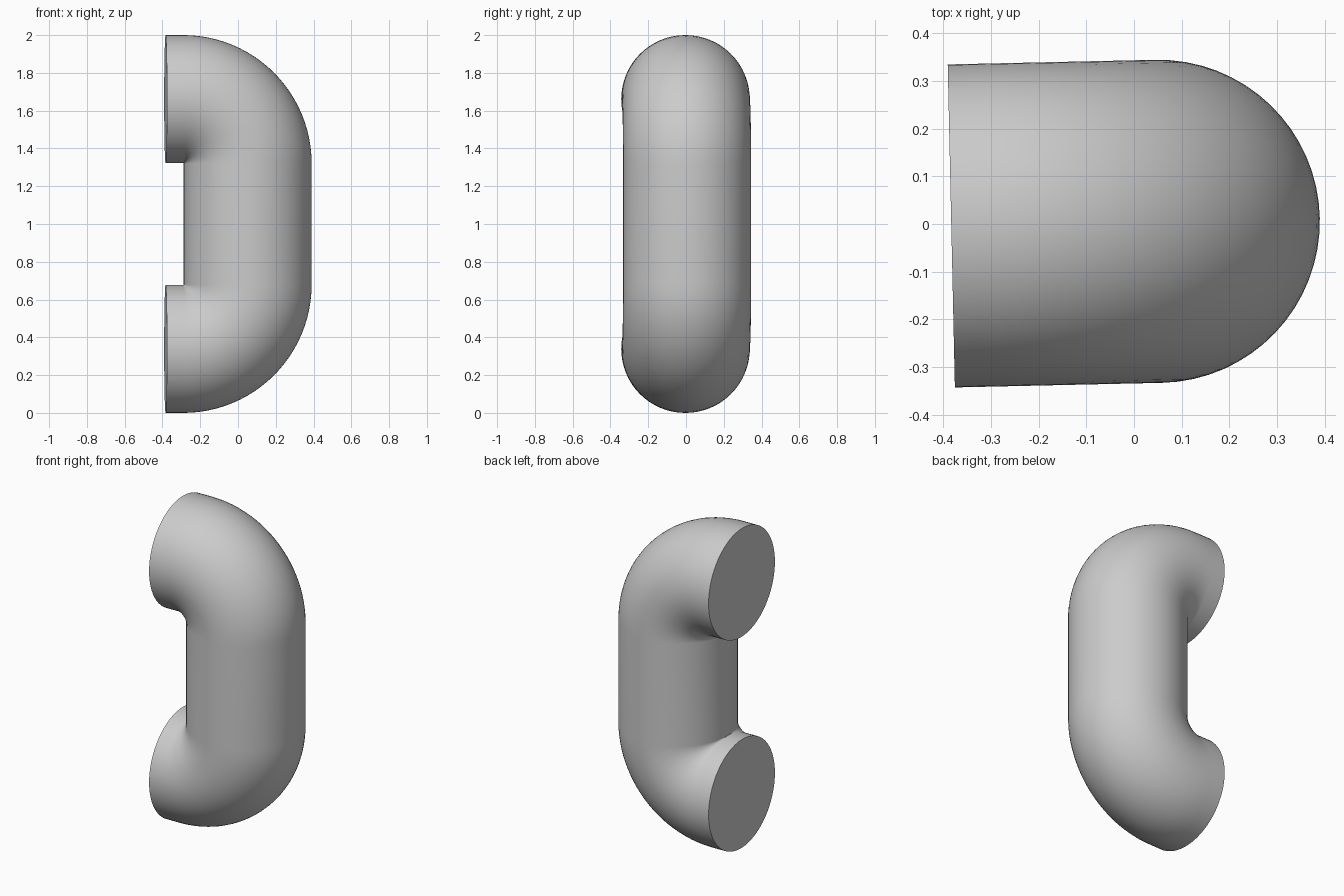
import bpy, bmesh, math
from mathutils import Vector

cube = bpy.data.objects.get("Cube")
if cube:
    bpy.data.objects.remove(cube, do_unlink=True)

TUBE = 0.339      # tube radius
BEND = 0.341      # bend radius of the centre line
REACH = 0.4345    # from the upright's axis to the flat ends
HEIGHT = 2.0
SIDES, STEPS = 64, 24

# Grey material
grey = bpy.data.materials.new("plain grey")
grey.use_nodes = True
colour = (0.6, 0.6, 0.6, 1)
grey.diffuse_color = colour
grey.node_tree.nodes["Principled BSDF"].inputs["Base Color"].default_value = colour

# Centre line: upper end, upper bend, lower bend, lower end (centre and outward normal)
up, down = Vector((0, 0, 1)), Vector((0, 0, -1))
path = [(Vector((-REACH, 0, HEIGHT - TUBE)), up)]
for first, z in ((90, HEIGHT - TUBE - BEND), (0, TUBE + BEND)):
    for i in range(STEPS + 1):
        a = math.radians(first - 90 * i / STEPS)
        normal = Vector((math.cos(a), 0, math.sin(a)))
        path.append((Vector((-BEND, 0, z)) + normal * BEND, normal))
path.append((Vector((-REACH, 0, TUBE)), down))

# Sweep a circle along the centre line
bm = bmesh.new()
side = Vector((0, 1, 0))
rings = []
for centre, normal in path:
    angles = [2 * math.pi * k / SIDES for k in range(SIDES)]
    rings.append([bm.verts.new(centre + (normal * math.cos(t) + side * math.sin(t)) * TUBE)
                  for t in angles])
for a, b in zip(rings, rings[1:]):
    for k in range(SIDES):
        n = (k + 1) % SIDES
        bm.faces.new((a[k], a[n], b[n], b[k]))

# Flat end caps
bm.faces.new(rings[0])
bm.faces.new(rings[-1])
bmesh.ops.recalc_face_normals(bm, faces=bm.faces[:])
mesh = bpy.data.meshes.new("bent_pipe")
bm.to_mesh(mesh)
bm.free()
mesh.materials.append(grey)

pipe = bpy.data.objects.new("bent_pipe", mesh)
bpy.context.collection.objects.link(pipe)
pipe.location = (0.051, 0.0056, 0)
pipe.rotation_euler.z = math.radians(1.27)

# Smooth walls, sharp cap rims
bpy.ops.object.select_all(action='DESELECT')
pipe.select_set(True)
bpy.context.view_layer.objects.active = pipe
bpy.ops.object.shade_smooth_by_angle(angle=math.radians(40))
